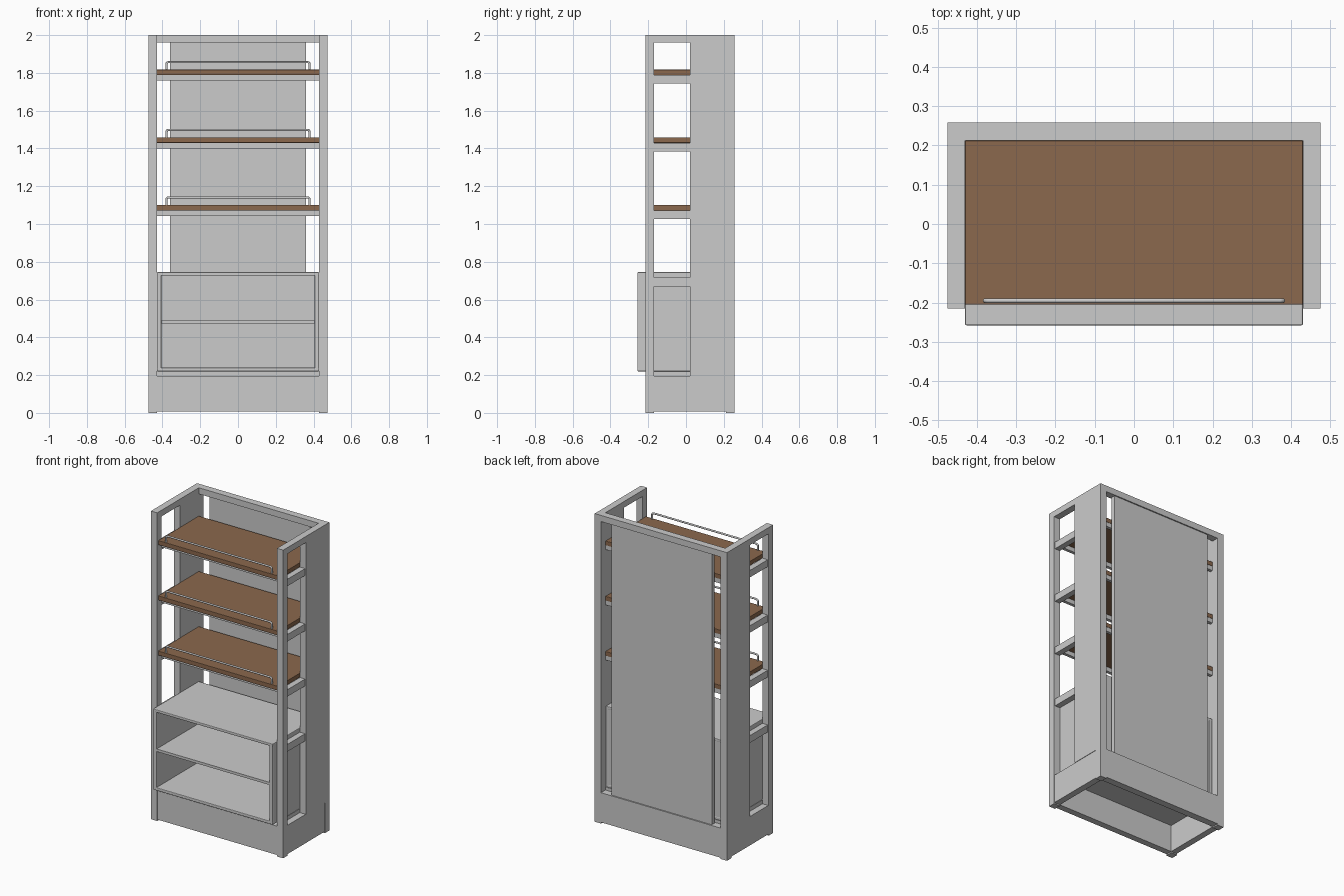
import bpy, bmesh
from mathutils import Vector

if "Cube" in bpy.data.objects:
    bpy.data.objects.remove(bpy.data.objects["Cube"])

wood = bpy.data.materials.new("wood")
wood.diffuse_color = (0.26, 0.14, 0.075, 1)
wood.use_nodes = True
wood.node_tree.nodes["Principled BSDF"].inputs["Base Color"].default_value = wood.diffuse_color


def box(name, x, y, z, bevel=0.0, mat=None):
    """Axis-aligned box from (min, max) ranges."""
    bm = bmesh.new()
    bmesh.ops.create_cube(bm, size=1)
    for v in bm.verts:
        v.co = Vector([r[0] if c < 0 else r[1] for c, r in zip(v.co, (x, y, z))])
    me = bpy.data.meshes.new(name)
    bm.to_mesh(me)
    bm.free()
    ob = bpy.data.objects.new(name, me)
    bpy.context.collection.objects.link(ob)
    if bevel:
        b = ob.modifiers.new("bevel", 'BEVEL')
        b.width, b.segments = bevel, 2
    if mat:
        me.materials.append(mat)
    return ob


def pair(name, x, y, z, bevel=0.0):
    """Same box on the left and right side."""
    box(name + "_right", x, y, z, bevel)
    box(name + "_left", (-x[1], -x[0]), y, z, bevel)


def guard_rail(name, z):
    """Thin bent-wire rail standing on a shelf front."""
    cu = bpy.data.curves.new(name, 'CURVE')
    cu.dimensions = '3D'
    cu.bevel_depth, cu.bevel_resolution, cu.use_fill_caps = 0.006, 2, True
    right = [(0.379, 0), (0.379, 0.031), (0.377, 0.036), (0.371, 0.04)]
    pts = [(-x, h) for x, h in right] + right[::-1]
    sp = cu.splines.new('POLY')
    sp.points.add(len(pts) - 1)
    for p, (x, h) in zip(sp.points, pts):
        p.co = (x, -0.195, z + h, 1)
    ob = bpy.data.objects.new(name, cu)
    bpy.context.collection.objects.link(ob)
    sp.use_smooth = True


IN, OUT = 0.43, 0.475      # inner and outer faces of the side frames

# side frames: posts, broad rear panels, top rails, skirts
pair("front_post", (IN, OUT), (-0.215, -0.17), (0, 2))
pair("back_post", (IN, OUT), (0.212, 0.258), (0, 2))
pair("side_panel", (IN, OUT), (0.02, 0.212), (0.195, 2))
pair("side_top_rail", (IN, OUT), (-0.17, 0.02), (1.96, 2))
pair("side_skirt", (IN, OUT - 0.003), (-0.17, 0.212), (0.008, 0.195))

# back frame and panel
box("back_top_rail", (-IN, IN), (0.212, 0.258), (1.96, 2))
box("back_skirt", (-IN, IN), (0.212, 0.258), (0.008, 0.2))
box("back_panel", (-0.36, 0.36), (0.222, 0.25), (0.2, 1.96))

# hollow base
box("front_skirt", (-IN, IN), (-0.212, -0.17), (0.008, 0.195))
box("base_board", (-IN, IN), (-0.17, 0.212), (0.185, 0.22))

# wooden shelves with supports and guard rails
for i, top in enumerate((1.1, 1.458, 1.817)):
    n = str(i + 1)
    box("shelf_board_" + n, (-IN, IN), (-0.205, 0.212), (top - 0.028, top), 0.002, wood)
    box("shelf_front_apron_" + n, (-IN, IN), (-0.17, -0.15), (top - 0.057, top - 0.028))
    box("shelf_back_apron_" + n, (-IN, IN), (0.19, 0.21), (top - 0.057, top - 0.028))
    pair("shelf_side_bar_" + n, (IN, 0.468), (-0.17, 0.02), (top - 0.073, top - 0.028))
    guard_rail("guard_rail_" + n, top)

# open lower cabinet
C = 0.405
pair("cabinet_side", (C, IN), (-0.258, 0.21), (0.22, 0.745), 0.006)
box("cabinet_top", (-IN, IN), (-0.258, 0.21), (0.727, 0.745), 0.004)
box("cabinet_shelf", (-C, C), (-0.256, 0.2), (0.473, 0.49))
box("cabinet_floor", (-IN, IN), (-0.258, 0.21), (0.22, 0.24), 0.004)
box("cabinet_back", (-C, C), (0.195, 0.209), (0.235, 0.73))
pair("cabinet_side_bar", (IN, 0.468), (-0.17, 0.02), (0.67, 0.717))
